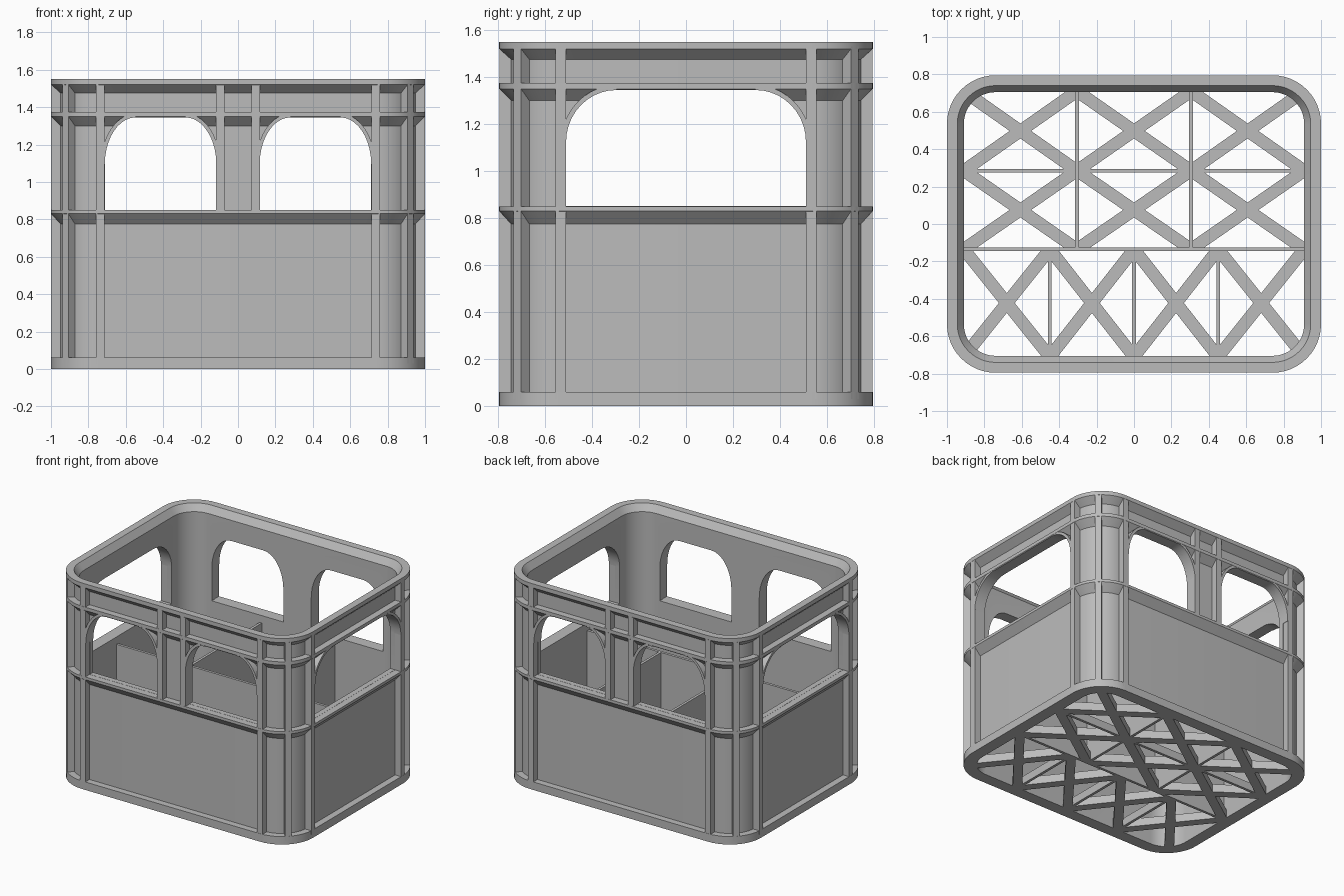
import bpy, bmesh, math
from mathutils import Vector

cube = bpy.data.objects.get("Cube")
if cube:
    bpy.data.objects.remove(cube, do_unlink=True)

HX, HY, R = 1.0, 0.795, 0.26      # half sizes and corner radius
IN = 0.09                         # wall thickness including ribs

grey = bpy.data.materials.new("grey plastic")
grey.use_nodes = True
grey.diffuse_color = (0.5, 0.5, 0.5, 1)
grey.node_tree.nodes["Principled BSDF"].inputs["Base Color"].default_value = (0.5, 0.5, 0.5, 1)


def finish(name, bm):
    bmesh.ops.recalc_face_normals(bm, faces=bm.faces)
    mesh = bpy.data.meshes.new(name)
    bm.to_mesh(mesh)
    bm.free()
    mesh.materials.append(grey)
    mesh.shade_smooth()
    mesh.set_sharp_from_angle(angle=math.radians(30))
    ob = bpy.data.objects.new(name, mesh)
    bpy.context.collection.objects.link(ob)
    return ob


def prism(bm, pts, lo, hi, axis="z"):
    """Extrude a 2D outline along an axis."""
    place = {"x": lambda u, v, t: (t, u, v),
             "y": lambda u, v, t: (u, t, v),
             "z": lambda u, v, t: (u, v, t)}[axis]
    a = [bm.verts.new(place(u, v, lo)) for u, v in pts]
    b = [bm.verts.new(place(u, v, hi)) for u, v in pts]
    n = len(pts)
    bm.faces.new(a)
    bm.faces.new(b[::-1])
    for i in range(n):
        j = (i + 1) % n
        bm.faces.new((a[i], a[j], b[j], b[i]))


def box(bm, x0, x1, y0, y1, z0, z1):
    prism(bm, [(x0, y0), (x1, y0), (x1, y1), (x0, y1)], z0, z1)


def rounded_rect(inset, steps=12):
    pts = []
    for k, (sx, sy) in enumerate(((1, 1), (-1, 1), (-1, -1), (1, -1))):
        for i in range(steps + 1):
            a = math.pi / 2 * (k + i / steps)
            pts.append((sx * (HX - R) + (R - inset) * math.cos(a),
                        sy * (HY - R) + (R - inset) * math.sin(a)))
    return pts


def arc(cx, cz, rx, rz, side, steps=10):
    """Quarter ellipse from the springing line up to the crown."""
    return [(cx + side * rx * math.cos(math.pi / 2 * i / steps),
             cz + rz * math.sin(math.pi / 2 * i / steps)) for i in range(steps + 1)]


# Wall with base, bands and rim, swept round the crate
D = 0.05
profile = [(0, 0), (0, .06), (D, .06), (D, .775), (0, .83), (0, .85), (D, .85),
           (D, 1.3), (0, 1.35), (0, 1.375), (D, 1.375), (D, 1.475), (0, 1.52),
           (0, 1.55), (.055, 1.55), (IN, 1.5), (IN, 0)]
bm = bmesh.new()
rings = [[bm.verts.new((x, y, z)) for x, y in rounded_rect(d)] for d, z in profile]
for r, ring in enumerate(rings):
    nxt = rings[(r + 1) % len(rings)]
    for i in range(len(ring)):
        j = (i + 1) % len(ring)
        bm.faces.new((ring[i], ring[j], nxt[j], nxt[i]))
wall = finish("crate_wall", bm)

# Grip openings: (axis, centre, half width, corner width, corner height)
SILL, CROWN = 0.851, 1.345
openings = [("y", -0.414, 0.298, 0.165, 0.25),
            ("y", 0.414, 0.298, 0.165, 0.25),
            ("x", 0.0, 0.51, 0.215, 0.22)]
trim = bmesh.new()
for axis, c, hw, rx, rz in openings:
    spring = CROWN - rz
    right = arc(c + hw - rx, spring, rx, rz, 1)
    left = arc(c - hw + rx, spring, rx, rz, -1)
    bm = bmesh.new()
    prism(bm, [(c - hw, SILL), (c + hw, SILL)] + right + left[::-1], -1.3, 1.3, axis)
    cutter = finish("opening_cutter", bm)
    cutter.hide_render = True
    mod = wall.modifiers.new("opening", "BOOLEAN")
    mod.operation, mod.solver, mod.object = "DIFFERENCE", "EXACT", cutter
    bpy.context.view_layer.objects.active = wall
    bpy.ops.object.modifier_apply(modifier=mod.name)
    bpy.data.objects.remove(cutter, do_unlink=True)
    # Raised lips following the curved corners
    face = HX if axis == "x" else HY
    for side, inner in ((1, right), (-1, left)):
        outer = arc(c + side * (hw - rx), spring, rx + .02, rz + .02, side)
        for s in (-1, 1):
            prism(trim, inner + outer[::-1], s * (face - .001), s * (face - .06), axis)
finish("opening_lips", trim)
wall.data.set_sharp_from_angle(angle=math.radians(30))

# Vertical ribs
ribs = bmesh.new()


def rib(x, y, nx, ny, z0):
    p, n = Vector((x, y)), Vector((nx, ny)).normalized()
    t = Vector((-n.y, n.x)) * 0.0225
    outer, inner = p - n * .001, p - n * .06
    prism(ribs, [outer + t, outer - t, inner - t, inner + t], z0, 1.53)


diag = R * math.sqrt(0.5)
for sx in (-1, 1):
    for sy in (-1, 1):
        rib(sx * 0.7375, sy * HY, 0, sy, .03)
        rib(sx * HX, sy * 0.533, sx, 0, .03)
        rib(sx * (HX - R + diag), sy * (HY - R + diag), sx, sy, .03)
        rib(sx * 0.0955, sy * HY, 0, sy, .84)
finish("vertical_ribs", ribs)

# Tall dividers
WX, WY, MID, TOP = 0.915, 0.71, -0.135, 0.795
bm = bmesh.new()
box(bm, -WX, WX, MID - .01, MID + .01, 0, TOP)
for x in (-0.305, 0.305):
    box(bm, x - .01, x + .01, MID, WY, 0, TOP)
finish("dividers", bm)

# Floor lattice: crossed braces in each cell plus thin straight bars
FLOOR, W = 0.06, 0.066
bm = bmesh.new()


def cross(x0, x1, y0, y1):
    dx, dy = x1 - x0, y1 - y0
    a = W / 2 * math.hypot(dx, dy) / dy
    b = W / 2 * math.hypot(dx, dy) / dx
    strip = [(x0, y0), (x0 + a, y0), (x1, y1 - b), (x1, y1), (x1 - a, y1), (x0, y0 + b)]
    prism(bm, strip, 0, FLOOR)
    prism(bm, [(x0 + x1 - x, y) for x, y in strip], 0, FLOOR)


def cells(columns, rows):
    for x0, x1 in zip(columns, columns[1:]):
        for y0, y1 in zip(rows, rows[1:]):
            cross(x0, x1, y0, y1)


cells([-0.91, -0.305, 0.305, 0.91], [MID, 0.285, WY])
cells([-0.91, -0.45, 0, 0.45, 0.91], [-WY, MID])
box(bm, -WX, WX, 0.275, 0.295, 0, FLOOR)
for x in (-0.45, 0, 0.45):
    box(bm, x - .01, x + .01, -WY, MID, 0, FLOOR)
finish("floor_lattice", bm)
